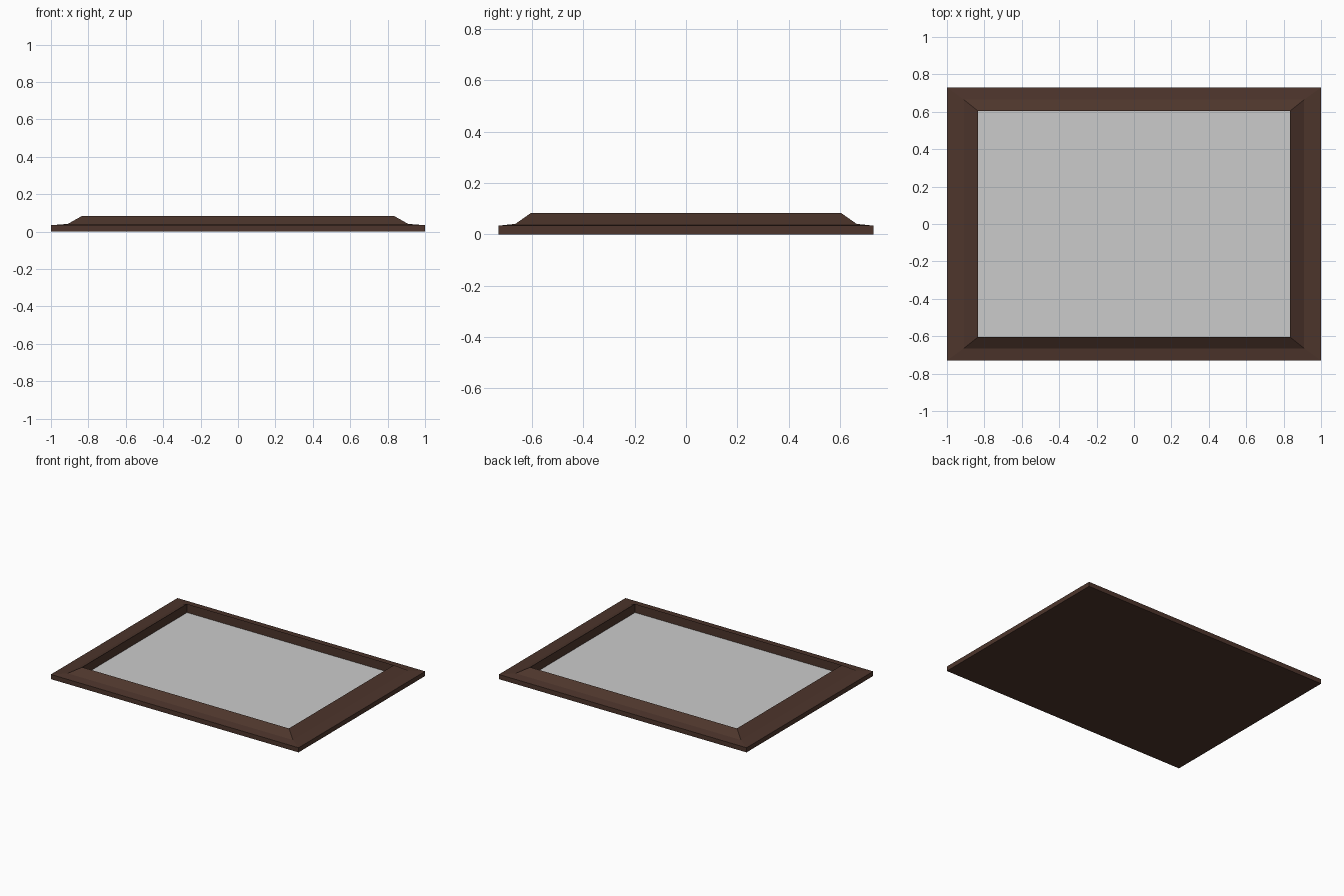
import bpy
import bmesh

cube = bpy.data.objects.get("Cube")
if cube:
    bpy.data.objects.remove(cube, do_unlink=True)


def make_material(name, colour):
    mat = bpy.data.materials.new(name)
    mat.use_nodes = True
    mat.diffuse_color = colour
    mat.node_tree.nodes["Principled BSDF"].inputs["Base Color"].default_value = colour
    return mat


def make_object(name, bm, mat):
    bmesh.ops.recalc_face_normals(bm, faces=bm.faces)
    mesh = bpy.data.meshes.new(name)
    bm.to_mesh(mesh)
    bm.free()
    mesh.materials.append(mat)
    obj = bpy.data.objects.new(name, mesh)
    bpy.context.collection.objects.link(obj)
    return obj


def rectangle(bm, half_x, half_y, z):
    corners = [(-1, -1), (1, -1), (1, 1), (-1, 1)]
    return [bm.verts.new((sx * half_x, sy * half_y, z)) for sx, sy in corners]


wood = make_material("dark brown wood", (0.075, 0.036, 0.025, 1))
grey = make_material("light grey", (0.6, 0.6, 0.6, 1))

INNER_X, INNER_Y, PANEL_Z = 0.835, 0.605, 0.02

# Mitred frame: rectangular rings from the base edge, over the moulding, into the recess
profile = [
    (1.0, 0.73, 0.0),
    (1.0, 0.73, 0.034),
    (0.91, 0.665, 0.041),
    (INNER_X, INNER_Y, 0.083),
    (INNER_X, INNER_Y, PANEL_Z - 0.005),
]
bm = bmesh.new()
rings = [rectangle(bm, *p) for p in profile]
for outer, inner in zip(rings, rings[1:]):
    for i in range(4):
        j = (i + 1) % 4
        bm.faces.new((outer[i], outer[j], inner[j], inner[i]))
# Solid backing and the floor of the recess
bm.faces.new(rings[0])
bm.faces.new(rings[-1])
make_object("frame", bm, wood)

# Thin panel set in the recess
bm = bmesh.new()
bottom = rectangle(bm, INNER_X, INNER_Y, PANEL_Z - 0.005)
top = rectangle(bm, INNER_X, INNER_Y, PANEL_Z)
for i in range(4):
    j = (i + 1) % 4
    bm.faces.new((bottom[i], bottom[j], top[j], top[i]))
bm.faces.new(bottom)
bm.faces.new(top)
make_object("panel", bm, grey)
